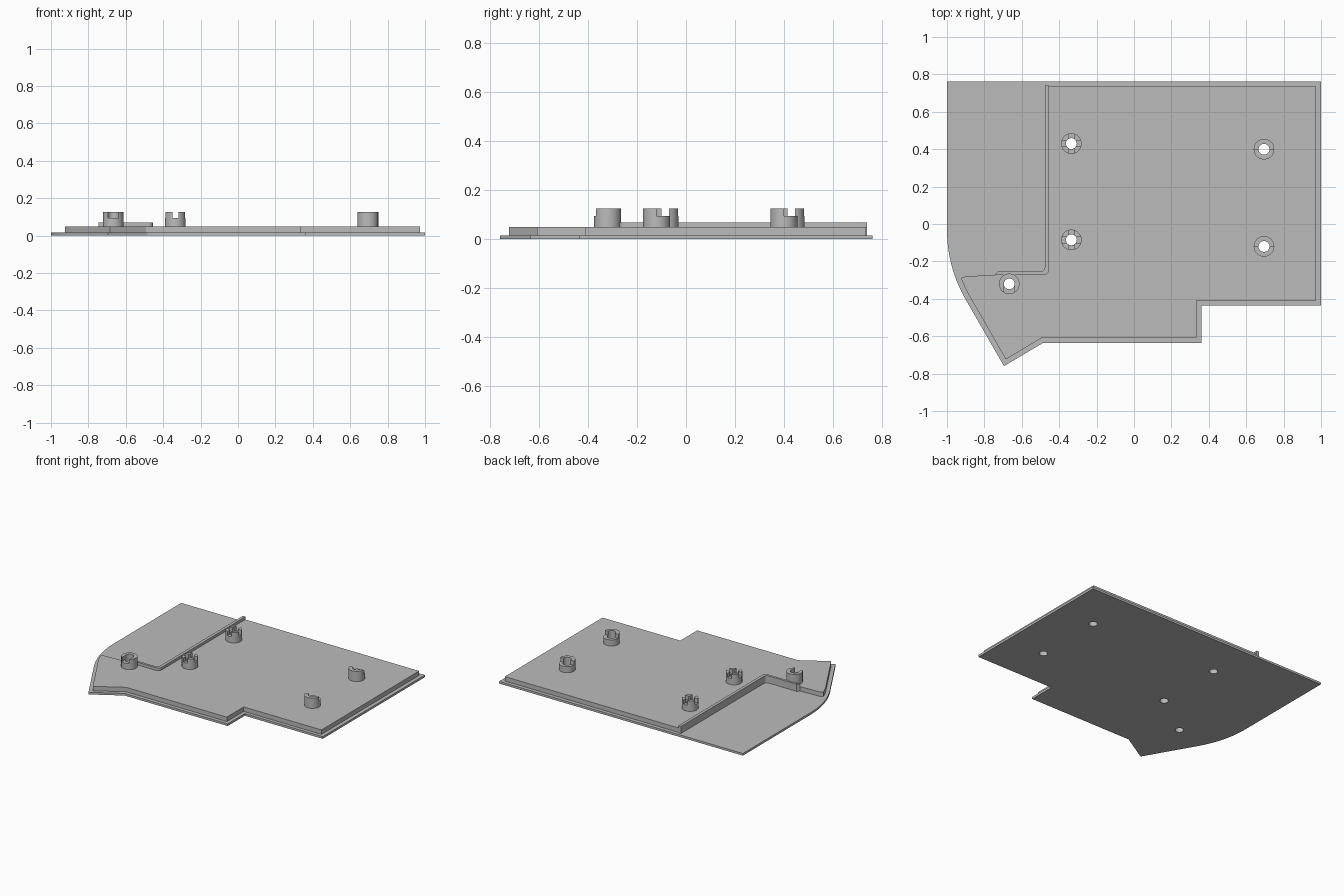
import bpy, bmesh
from math import radians, cos, sin, pi

if "Cube" in bpy.data.objects:
    bpy.data.objects.remove(bpy.data.objects["Cube"], do_unlink=True)

grey = bpy.data.materials.new("plain grey")
grey.use_nodes = True
colour = (0.5, 0.5, 0.5, 1)
grey.diffuse_color = colour
grey.node_tree.nodes["Principled BSDF"].inputs["Base Color"].default_value = colour

BASE, DECK, RIB, NOTCH, TOP = 0.016, 0.049, 0.069, 0.094, 0.125
POST_R, HOLE_R = 0.055, 0.029


def arc(cx, cy, r, start, end, n):
    """Points on an arc, angles in degrees."""
    step = (end - start) / n
    return [(cx + r * cos(radians(start + i * step)),
             cy + r * sin(radians(start + i * step))) for i in range(n + 1)]


def extrude(name, outline, z0, z1):
    """Solid prism from a flat outline."""
    bm = bmesh.new()
    face = bm.faces.new([bm.verts.new((x, y, z0)) for x, y in outline])
    top = bmesh.ops.extrude_face_region(bm, geom=[face])["geom"]
    moved = [v for v in top if isinstance(v, bmesh.types.BMVert)]
    bmesh.ops.translate(bm, verts=moved, vec=(0, 0, z1 - z0))
    bmesh.ops.recalc_face_normals(bm, faces=bm.faces)
    mesh = bpy.data.meshes.new(name)
    bm.to_mesh(mesh)
    bm.free()
    mesh.materials.append(grey)
    obj = bpy.data.objects.new(name, mesh)
    bpy.context.collection.objects.link(obj)
    return obj


def box(x0, x1, y0, y1):
    return [(x0, y0), (x1, y0), (x1, y1), (x0, y1)]


def cut(obj, outline, z0, z1):
    """Subtract a prism from an object."""
    cutter = extrude("cutter", outline, z0, z1)
    cutter.hide_render = True
    mod = obj.modifiers.new("cut", "BOOLEAN")
    mod.operation, mod.solver, mod.object = "DIFFERENCE", "EXACT", cutter
    bpy.context.view_layer.objects.active = obj
    bpy.ops.object.modifier_apply(modifier=mod.name)
    bpy.data.objects.remove(cutter, do_unlink=True)


def circle(x, y, r):
    return arc(x, y, r, 0, 360, 40)[:-1]


# Thin base plate with the curved left-hand corner
base = extrude("base_plate", [
    (-1, 0.762), (1, 0.762), (1, -0.435), (0.36, -0.435), (0.36, -0.635),
    (-0.485, -0.635), (-0.695, -0.76)] + arc(-0.25, -0.03, 0.75, 210, 180, 14), 0, BASE)

# Raised deck, inset from the base edge and leaving the corner recess open
deck = extrude("raised_deck", [
    (-0.457, 0.735), (0.972, 0.735), (0.972, -0.41), (0.334, -0.41),
    (0.334, -0.608), (-0.492, -0.608), (-0.685, -0.724)]
    + arc(-0.25, -0.03, 0.723, 210, 201, 6)
    + [(-0.916, -0.285), (-0.9, -0.28), (-0.745, -0.272)]
    + arc(-0.482, -0.247, 0.025, 270, 360, 6), BASE, DECK)

# L-shaped rib with a rounded bend, along the edge of the recess
rib = extrude("recess_rib", [(-0.477, 0.74), (-0.477, -0.232)]
    + arc(-0.5, -0.232, 0.023, 0, -90, 6)
    + [(-0.73, -0.255), (-0.745, -0.272)]
    + arc(-0.48, -0.247, 0.025, 270, 360, 6) + [(-0.455, 0.74)], BASE, RIB)

# Hollow posts: four-pronged, half-height and front-slotted types
posts = [
    ("back_right_post", -0.335, 0.43, "cross"),
    ("middle_right_post", -0.335, -0.085, "cross"),
    ("back_left_post", 0.695, 0.4, "half"),
    ("front_left_post", 0.695, -0.12, "half"),
    ("corner_post", -0.667, -0.32, "slot"),
]
for name, x, y, kind in posts:
    post = extrude(name, circle(x, y, POST_R), DECK - 0.002, TOP)
    bore = circle(x, y, HOLE_R)
    for part in (base, deck, post):
        cut(part, bore, -0.1, 0.3)
    w, far = 0.016, 0.08
    if kind == "cross":
        cut(post, box(x - far, x + far, y - w, y + w), NOTCH, 0.3)
        cut(post, box(x - w, x + w, y - far, y + far), NOTCH, 0.3)
    elif kind == "half":
        cut(post, box(x - far, x + far, y, y + far), NOTCH, 0.3)
    else:
        w = 0.028
        cut(post, box(x - w, x + w, y - far, y), NOTCH, 0.3)

# Smooth the round walls, keep the edges sharp
bpy.ops.object.select_all(action="DESELECT")
for obj in bpy.context.collection.objects:
    if obj.type == "MESH" and grey.name in obj.data.materials:
        obj.select_set(True)
        bpy.context.view_layer.objects.active = obj
bpy.ops.object.shade_smooth_by_angle(angle=radians(30))
